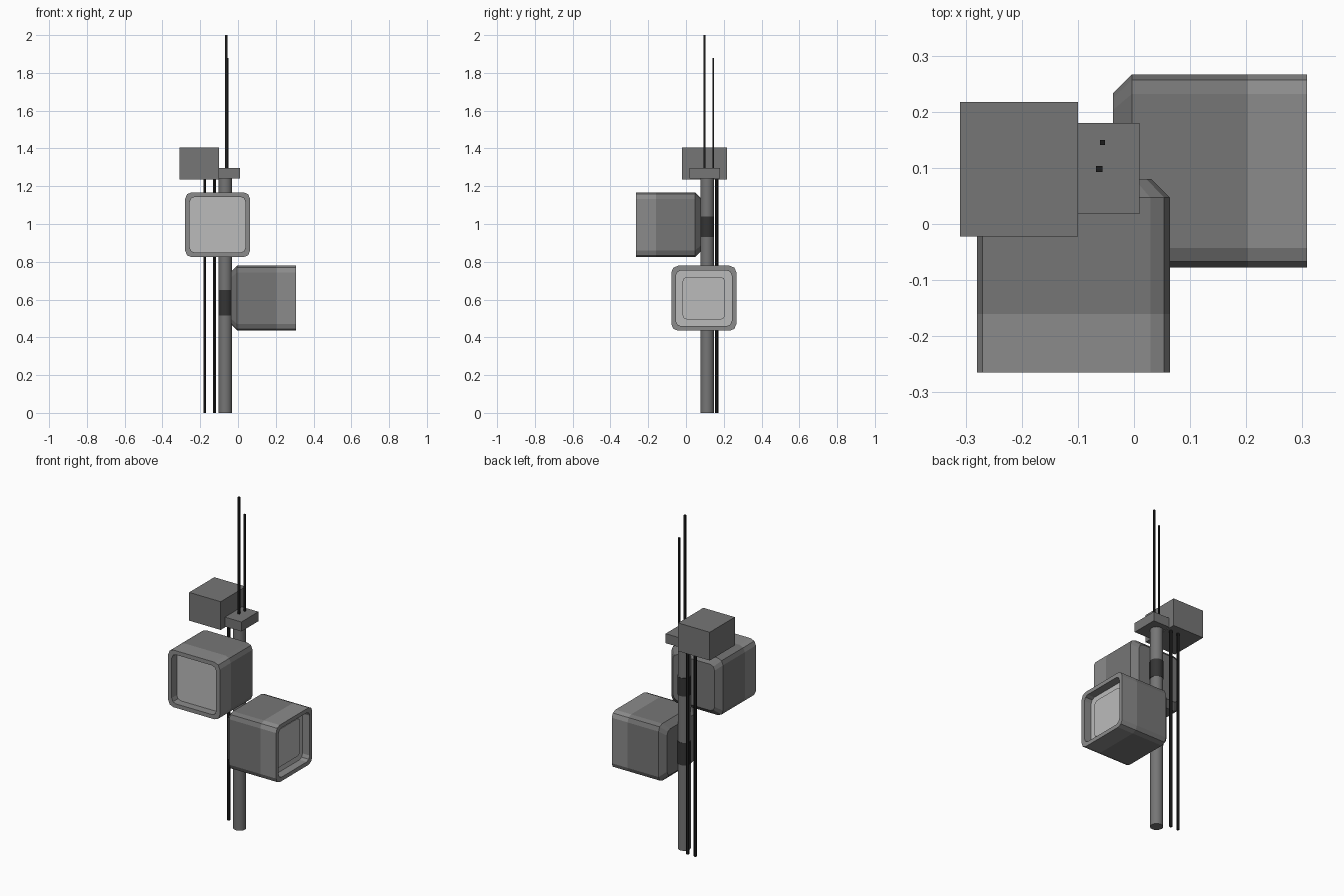
import bpy, bmesh
from math import cos, sin, pi, radians

if "Cube" in bpy.data.objects:
    bpy.data.objects.remove(bpy.data.objects["Cube"])


def material(name, v):
    m = bpy.data.materials.new(name)
    m.diffuse_color = (v, v, v, 1)
    m.use_nodes = True
    m.node_tree.nodes["Principled BSDF"].inputs["Base Color"].default_value = m.diffuse_color
    return m


BODY = material("body_grey", 0.18)
HOOD = material("hood_grey", 0.26)
GLASS = material("lens_grey", 0.5)
DARK = material("dark", 0.035)
BLACK = material("black", 0.012)


def finish(name, bm, mats):
    me = bpy.data.meshes.new(name)
    bm.to_mesh(me)
    bm.free()
    for m in mats:
        me.materials.append(m)
    ob = bpy.data.objects.new(name, me)
    bpy.context.collection.objects.link(ob)
    return ob


def box(name, lo, hi, mat):
    bm = bmesh.new()
    bmesh.ops.create_cube(bm, size=1)
    for v in bm.verts:
        v.co = [lo[i] + (v.co[i] + 0.5) * (hi[i] - lo[i]) for i in range(3)]
    return finish(name, bm, [mat])


def tube(name, x, y, z0, z1, r, sides, mat):
    bm = bmesh.new()
    bmesh.ops.create_cone(bm, cap_ends=True, segments=sides, radius1=r, radius2=r, depth=z1 - z0)
    for f in bm.faces:
        f.smooth = sides > 8 and len(f.verts) == 4
    for e in bm.edges:
        e.smooth = all(f.smooth for f in e.link_faces)
    bmesh.ops.translate(bm, verts=bm.verts, vec=(x, y, (z0 + z1) / 2))
    return finish(name, bm, [mat])


def ring(bm, half, r, y):
    # rounded square with two facets per corner
    pts = []
    for q, (sx, sz) in enumerate(((1, 1), (-1, 1), (-1, -1), (1, -1))):
        for k in range(3):
            a = (q + k / 2) * pi / 2
            pts.append(bm.verts.new((sx * (half - r) + r * cos(a), y, sz * (half - r) + r * sin(a))))
    return pts


def housing(name, loc, turn, stepped):
    # (half width, corner radius, depth from front, material of the next band)
    prof = [(0.139, 0.03, 0.345, 0), (0.172, 0.035, 0.312, 0), (0.172, 0.035, 0.105, 1),
            (0.172, 0.035, 0.0, 1), (0.148, 0.028, 0.0, 1), (0.148, 0.028, 0.048, 2)]
    if stepped:
        prof += [(0.113, 0.025, 0.048, 2), (0.113, 0.025, 0.04, 2)]
    bm = bmesh.new()
    rings = [ring(bm, h, r, y) for h, r, y, _ in prof]
    for i, (a, b) in enumerate(zip(rings, rings[1:])):
        for j in range(12):
            k = (j + 1) % 12
            bm.faces.new((a[j], a[k], b[k], b[j])).material_index = prof[i][3]
    bm.faces.new(rings[0])
    bm.faces.new(rings[-1]).material_index = 2
    bmesh.ops.recalc_face_normals(bm, faces=bm.faces)
    ob = finish(name, bm, [BODY, HOOD, GLASS])
    ob.location = loc
    ob.rotation_euler.z = turn


# pole and mounting collars
PX, PY = -0.067, 0.112
tube("pole", PX, PY, 0, 1.24, 0.036, 16, BODY)
tube("upper_collar", PX, PY, 0.93, 1.04, 0.0375, 16, DARK)
tube("lower_collar", PX, PY, 0.515, 0.65, 0.0375, 16, DARK)

# two lamp housings, facing front and right
housing("upper_housing", (-0.108, -0.265, 0.996), 0, False)
housing("lower_housing", (0.308, 0.0945, 0.607), radians(90), True)

# boxes on top
box("control_box", (-0.31, -0.022, 1.235), (-0.10, 0.217, 1.405), BODY)
box("antenna_base", (-0.10, 0.018, 1.24), (0.01, 0.18, 1.297), BODY)

# antennas
for name, x, y, w, top in (("tall_antenna", -0.062, 0.098, 0.0055, 2.0),
                           ("short_antenna", -0.056, 0.145, 0.0045, 1.88)):
    box(name, (x - w, y - w, 1.29), (x + w, y + w, top), BLACK)

# cables hanging from the control box
for name, x in (("outer_cable", -0.176), ("inner_cable", -0.125)):
    tube(name, x, 0.163, 0, 1.24, 0.009, 6, BLACK)
